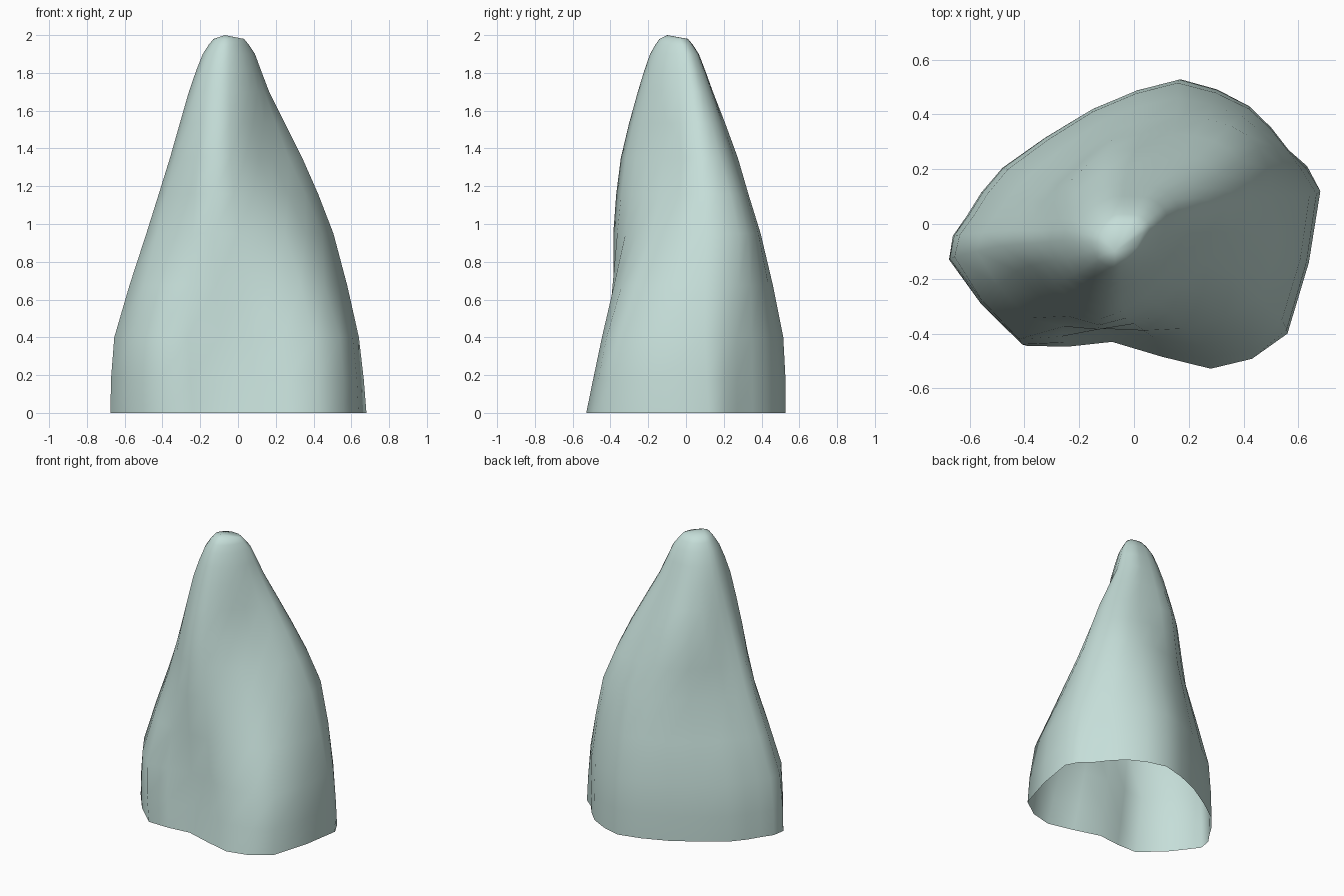
import bpy, bmesh
from mathutils import Vector

if "Cube" in bpy.data.objects:
    bpy.data.objects.remove(bpy.data.objects["Cube"])

# Cross-sections from the ground up, counterclockwise from the right side
SECTIONS = {
    0.00: [(.68, .12), (.56, .27), (.42, .43), (.17, .528), (-.15, .42), (-.48, .205),
           (-.61, .03), (-.675, -.13), (-.39, -.445), (-.08, -.43), (.28, -.528), (.56, -.40)],
    0.40: [(.64, .10), (.56, .27), (.42, .42), (.16, .515), (-.15, .41), (-.46, .20),
           (-.585, .03), (-.655, -.12), (-.42, -.42), (-.10, -.38), (.24, -.445), (.54, -.35)],
    0.95: [(.505, .10), (.455, .28), (.35, .36), (.16, .395), (-.08, .34), (-.31, .15),
           (-.42, .03), (-.485, -.08), (-.345, -.265), (-.13, -.385), (.13, -.32), (.36, -.18)],
    1.35: [(.34, .06), (.31, .18), (.23, .24), (.10, .265), (-.09, .27), (-.25, .14),
           (-.32, .02), (-.36, -.07), (-.29, -.215), (-.12, -.345), (.04, -.265), (.18, -.12)],
    1.70: [(.165, .03), (.145, .09), (.09, .13), (.02, .14), (-.08, .14), (-.17, .095),
           (-.235, .02), (-.26, -.06), (-.22, -.185), (-.10, -.255), (.01, -.21), (.105, -.11)],
}
TIP = Vector((-.05, -.07, 0))


def midpoint(a, b, c, d):
    """Smooth curve point halfway between b and c."""
    return (b + c) * .545 - (a + d) * .045


rings = [[Vector((x, y, z)) for x, y in pts] for z, pts in SECTIONS.items()]

# Rounded tip: shrunken copies of the last section
last = rings[-1]
for z, s in ((1.90, .65), (1.98, .38)):
    rings.append([Vector((TIP.x + (p.x - TIP.x) * s, TIP.y + (p.y - TIP.y) * s, z)) for p in last])

# Refine around each section
fine = []
for r in rings:
    n = len(r)
    ring = []
    for i in range(n):
        ring += [r[i], midpoint(r[i - 1], r[i], r[(i + 1) % n], r[(i + 2) % n])]
    fine.append(ring)

# Refine between sections
levels = []
for k, ring in enumerate(fine):
    levels.append(ring)
    if k < len(fine) - 1:
        prev, nxt = fine[max(k - 1, 0)], fine[k + 1]
        after = fine[min(k + 2, len(fine) - 1)]
        levels.append([midpoint(*q) for q in zip(prev, ring, nxt, after)])

# Rock shell, open underneath
bm = bmesh.new()
grid = [[bm.verts.new(p) for p in ring] for ring in levels]
n = len(grid[0])
for a, b in zip(grid, grid[1:]):
    for i in range(n):
        j = (i + 1) % n
        bm.faces.new((a[i], a[j], b[j], b[i]))
top = bm.verts.new((-.07, -.10, 2))
for i in range(n):
    bm.faces.new((grid[-1][i], grid[-1][(i + 1) % n], top))
for f in bm.faces:
    f.smooth = True
mesh = bpy.data.meshes.new("rock_spire")
bm.to_mesh(mesh)
bm.free()
rock = bpy.data.objects.new("rock_spire", mesh)
bpy.context.collection.objects.link(rock)

# Pale blue-green stone
stone = bpy.data.materials.new("stone")
stone.diffuse_color = (.56, .73, .69, 1)
stone.use_nodes = True
stone.node_tree.nodes["Principled BSDF"].inputs["Base Color"].default_value = stone.diffuse_color
mesh.materials.append(stone)
